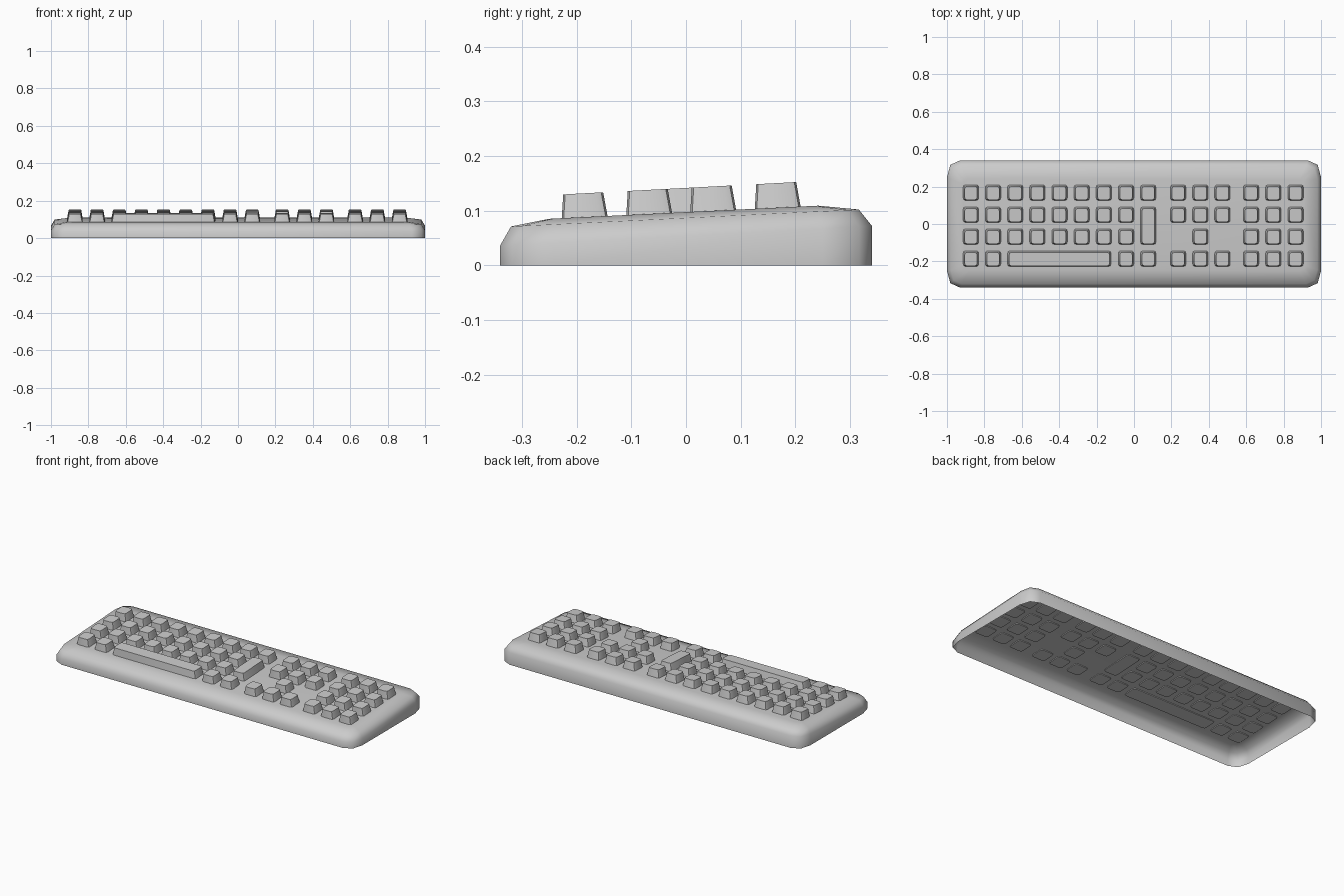
import bpy, bmesh

if "Cube" in bpy.data.objects:
    bpy.data.objects.remove(bpy.data.objects["Cube"])


def ring(x0, x1, y0, y1, cx, cy, z):
    """Rectangle with two-step rounded corners; z is a function of y."""
    k = 0.26
    pts = []
    for X, Y, sx, sy in ((x1, y1, 1, 1), (x0, y1, -1, 1), (x0, y0, -1, -1), (x1, y0, 1, -1)):
        c = [(X, Y - sy * cy), (X - sx * cx * k, Y - sy * cy * k), (X - sx * cx, Y)]
        pts += c if sx * sy > 0 else c[::-1]
    return [(x, y, z(y)) for x, y in pts]


def loft(name, rings, close_bottom, angle):
    bm = bmesh.new()
    loops = [[bm.verts.new(p) for p in r] for r in rings]
    n = len(loops[0])
    for a, b in zip(loops, loops[1:]):
        for i in range(n):
            j = (i + 1) % n
            bm.faces.new((a[i], a[j], b[j], b[i]))
    bm.faces.new(loops[-1])
    if close_bottom:
        bm.faces.new(loops[0][::-1])
    me = bpy.data.meshes.new(name)
    bm.to_mesh(me)
    bm.free()
    ob = bpy.data.objects.new(name, me)
    bpy.context.collection.objects.link(ob)
    bpy.ops.object.select_all(action='DESELECT')
    ob.select_set(True)
    bpy.context.view_layer.objects.active = ob
    bpy.ops.object.shade_smooth_by_angle(angle=angle)
    return ob


def line(ya, za, yb, zb):
    return lambda y: za + (zb - za) * (y - ya) / (yb - ya)


# Hollow case, open underneath, rising towards the back
loft("case", [
    ring(-1, 1, -0.34, 0.34, 0.07, 0.09, lambda y: 0),
    ring(-1, 1, -0.34, 0.34, 0.07, 0.09, line(-0.34, 0.036, 0.34, 0.072)),
    ring(-0.98, 0.98, -0.32, 0.316, 0.06, 0.075, line(-0.32, 0.071, 0.316, 0.102)),
    ring(-0.915, 0.915, -0.25, 0.242, 0.03, 0.03, line(-0.25, 0.085, 0.242, 0.109)),
], False, 1.2)


# Tapered keycaps, seated slightly through the sloping deck
def key(name, x0, x1, y0, y1):
    c = 0.014
    loft(name, [
        ring(x0, x1, y0, y1, c, c, lambda y: 0.092 + 0.048 * y),
        ring(x0 + 0.009, x1 - 0.009, y0 + 0.003, y1 - 0.009, c, c, lambda y: 0.1415 + 0.053 * y),
    ], True, 0.6)


H = 0.0425
main = [-0.872 + 0.1185 * i for i in range(9)]
nav = [0.236, 0.355, 0.473]
pad = [0.626, 0.745, 0.864]
rows = {
    0.168: main + nav + pad,
    0.050: main[:8] + nav + pad,
    -0.067: main[:8] + nav[1:2] + pad,
    -0.185: main[:2] + main[7:] + nav + pad,
}
for r, (y, xs) in enumerate(rows.items()):
    for i, x in enumerate(xs):
        key(f"key_row{r + 1}_{i + 1}", x - H, x + H, y - H, y + H)

# Long keys
key("space_bar", -0.677, -0.122, -0.185 - H, -0.185 + H)
key("enter_key", main[8] - H, main[8] + H, -0.067 - H, 0.05 + H)
